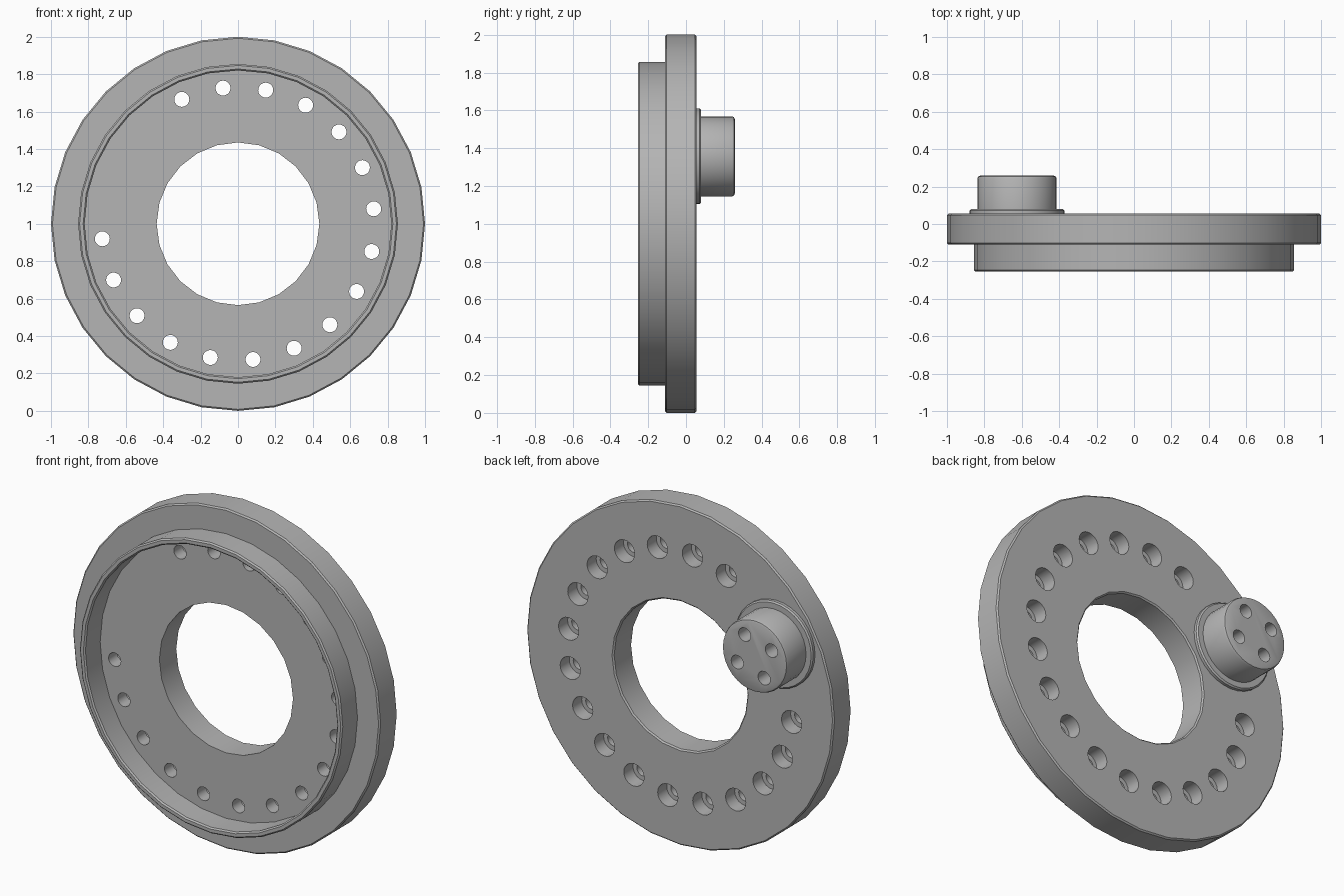
import bpy
import bmesh
from math import cos, sin, pi, radians

if "Cube" in bpy.data.objects:
    bpy.data.objects.remove(bpy.data.objects["Cube"], do_unlink=True)

grey = bpy.data.materials.new("machined grey")
grey.use_nodes = True
COLOUR = (0.46, 0.46, 0.46, 1)
grey.diffuse_color = COLOUR
grey.node_tree.nodes["Principled BSDF"].inputs["Base Color"].default_value = COLOUR

AXIS_Z = 1.0
STEP = radians(18)
START = radians(6.3)
BOSS_ANGLE = START + 8 * STEP


def polar(radius, angle, cx=0.0, cz=AXIS_Z):
    return cx + radius * cos(angle), cz + radius * sin(angle)


def lathe(bm, profile, segments, cx=0.0, cz=AXIS_Z):
    """Turn a (radius, y) profile round a y-directed axis; zero radius closes it."""
    rings = []
    for r, y in profile:
        if r == 0:
            rings.append([bm.verts.new((cx, y, cz))] * segments)
        else:
            ring = []
            for i in range(segments):
                x, z = polar(r, 2 * pi * i / segments, cx, cz)
                ring.append(bm.verts.new((x, y, z)))
            rings.append(ring)
    for a, b in zip(rings, rings[1:]):
        for i in range(segments):
            j = (i + 1) % segments
            corners = list(dict.fromkeys((a[i], a[j], b[j], b[i])))
            bm.faces.new(corners)


def finish(name, bm):
    # Merge the flat fans at the axis into single caps
    bmesh.ops.recalc_face_normals(bm, faces=bm.faces)
    bmesh.ops.dissolve_limit(bm, angle_limit=0.001, verts=bm.verts, edges=bm.edges)
    mesh = bpy.data.meshes.new(name)
    bm.to_mesh(mesh)
    bm.free()
    mesh.materials.append(grey)
    obj = bpy.data.objects.new(name, mesh)
    bpy.context.collection.objects.link(obj)
    return obj


def cut_and_smooth(obj, cutter):
    cutter.hide_render = True
    mod = obj.modifiers.new("holes", "BOOLEAN")
    mod.operation = "DIFFERENCE"
    mod.solver = "EXACT"
    mod.object = cutter
    bpy.ops.object.select_all(action="DESELECT")
    obj.select_set(True)
    bpy.context.view_layer.objects.active = obj
    bpy.ops.object.modifier_apply(modifier=mod.name)
    bpy.data.objects.remove(cutter, do_unlink=True)
    bpy.ops.object.shade_smooth_by_angle(angle=radians(30))


# Flange disc with raised front rim and recessed floor
FRONT, FLOOR, BACK, C = -0.255, -0.11, 0.055, 0.008
bm = bmesh.new()
lathe(bm, [(0, FLOOR), (0.82, FLOOR), (0.82, FRONT + C), (0.82 + C, FRONT),
           (0.855 - C, FRONT), (0.855, FRONT + C), (0.855, FLOOR),
           (1 - C, FLOOR), (1, FLOOR + C), (1, BACK - C), (1 - C, BACK),
           (0, BACK)], 32)
disc = finish("flange_disc", bm)

# Centre bore and ring of counterbored bolt holes
bm = bmesh.new()
lathe(bm, [(0, -0.4), (0.435, -0.4), (0.435, BACK - C),
           (0.435 + 2 * C, BACK + C), (0.435 + 2 * C, 0.2), (0, 0.2)], 24)
for k in range(20):
    if k in (7, 8, 9):      # covered by the boss
        continue
    x, z = polar(0.73, START + k * STEP)
    lathe(bm, [(0, 0.2), (0.066, 0.2), (0.066, -0.03), (0.04, -0.03),
               (0.04, -0.2), (0, -0.2)], 20, x, z)
cut_and_smooth(disc, finish("disc_cutter", bm))

# Boss with collar on the back
bx, bz = polar(0.72, BOSS_ANGLE)
TOP = 0.258
bm = bmesh.new()
lathe(bm, [(0, 0.03), (0.253, 0.03), (0.253, 0.08 - C), (0.253 - C, 0.08),
           (0.212, 0.08), (0.212, TOP - 0.015), (0.207, TOP - 0.004),
           (0.197, TOP), (0, TOP)], 32, bx, bz)
boss = finish("back_boss", bm)

# Four blind holes in the boss
bm = bmesh.new()
for k in range(4):
    x, z = polar(0.128, BOSS_ANGLE + k * pi / 2, bx, bz)
    lathe(bm, [(0, 0.4), (0.04, 0.4), (0.04, 0.16), (0, 0.16)], 16, x, z)
cut_and_smooth(boss, finish("boss_cutter", bm))
